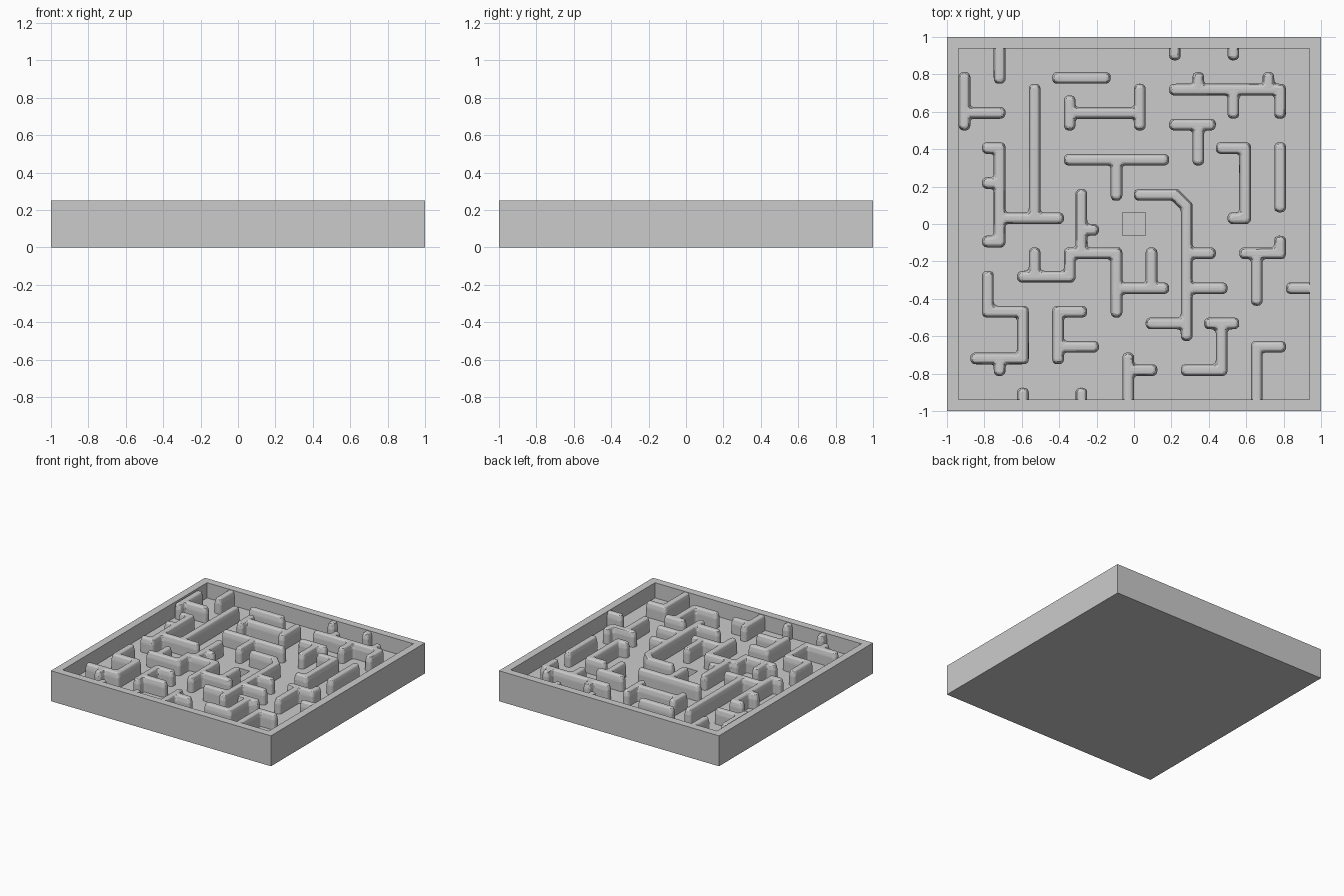
import bpy, bmesh
from mathutils import Vector

if "Cube" in bpy.data.objects:
    bpy.data.objects.remove(bpy.data.objects["Cube"])

CELL = 0.0625          # maze grid pitch
FLOOR = 2 * CELL       # height of the tray floor
HALF = CELL / 2

grey = bpy.data.materials.new("plain_grey")
grey.use_nodes = True
colour = (0.6, 0.6, 0.6, 1)
grey.diffuse_color = colour
grey.node_tree.nodes["Principled BSDF"].inputs["Base Color"].default_value = colour


def add_object(name, bm):
    bmesh.ops.recalc_face_normals(bm, faces=bm.faces)
    mesh = bpy.data.meshes.new(name)
    bm.to_mesh(mesh)
    bm.free()
    mesh.materials.append(grey)
    obj = bpy.data.objects.new(name, mesh)
    bpy.context.collection.objects.link(obj)
    return obj


def tray():
    """Square tray lofted from its outer edge, over the rim, to the centre pit."""
    bm = bmesh.new()
    inner = 1 - CELL
    profile = [(1, 0), (1, 4 * CELL), (inner, 4 * CELL), (inner, FLOOR),
               (CELL, FLOOR), (CELL, CELL)]
    rings = [[bm.verts.new((sx * r, sy * r, z))
              for sx, sy in ((-1, -1), (1, -1), (1, 1), (-1, 1))]
             for r, z in profile]
    for low, high in zip(rings, rings[1:]):
        for k in range(4):
            n = (k + 1) % 4
            bm.faces.new((low[k], low[n], high[n], high[k]))
    bm.faces.new(rings[0])
    bm.faces.new(rings[-1])
    add_object("tray", bm)


def cell(i, j):
    return Vector(((i - 15.5) * CELL, (j - 15.5) * CELL, 0))


def bar(bm, a, b):
    """One straight wall: hull of two chamfered posts."""
    verts = []
    for centre in {a, b}:
        for r, z in ((HALF, FLOOR - 0.03), (HALF, 0.205), (0.022, 0.247)):
            for sx, sy in ((1, .5), (.5, 1), (-.5, 1), (-1, .5),
                           (-1, -.5), (-.5, -1), (.5, -1), (1, -.5)):
                verts.append(bm.verts.new(cell(*centre) + Vector((sx * r, sy * r, z))))
    hull = bmesh.ops.convex_hull(bm, input=verts)
    inside = [v for v in hull["geom_interior"] if isinstance(v, bmesh.types.BMVert)]
    bmesh.ops.delete(bm, geom=inside, context="VERTS")


def wall(name, *paths):
    """A maze wall: bars along grid paths, fused, softened and faceted."""
    bm = bmesh.new()
    for path in paths:
        for a, b in zip(path, path[1:] or path):
            bar(bm, a, b)
    obj = add_object(name, bm)
    fuse = obj.modifiers.new("fuse", "REMESH")
    fuse.mode = "VOXEL"
    fuse.voxel_size = 0.008
    soften = obj.modifiers.new("soften", "SMOOTH")
    soften.factor = 0.5
    soften.iterations = 5
    facet = obj.modifiers.new("facet", "DECIMATE")
    facet.ratio = 0.06


tray()

# Short stubs growing out of the rim
wall("back_stub_right", [(4, 28), (4, 31)])
wall("back_stub_middle", [(19, 30), (19, 31)])
wall("back_stub_left", [(24, 30), (24, 31)])
wall("side_stub", [(29, 10), (31, 10)])
wall("front_stub_right", [(6, 1), (6, 0)])
wall("front_stub_middle", [(11, 1), (11, 0)])

# Back rows
wall("corner_tee", [(1, 24), (1, 28)], [(1, 25), (4, 25)])
wall("back_bar", [(9, 28), (13, 28)])
wall("back_bracket", [(10, 24), (10, 26)], [(10, 25), (16, 25)], [(16, 24), (16, 27)])
wall("back_comb", [(19, 27), (28, 27), (28, 25)], [(21, 27), (21, 28)],
     [(24, 27), (24, 25)], [(27, 27), (27, 28)])
wall("small_tee", [(19, 24), (22, 24)], [(21, 24), (21, 21)])

# Middle rows
wall("tall_fork", [(3, 22), (4, 22), (4, 14), (3, 14)], [(3, 19), (4, 19)],
     [(4, 16), (9, 16)], [(7, 16), (7, 27)])
wall("wide_tee", [(10, 21), (18, 21)], [(14, 21), (14, 18)])
wall("long_hook", [(16, 18), (19, 18), (20, 17), (20, 6)], [(20, 13), (22, 13)],
     [(20, 10), (23, 10)], [(17, 7), (20, 7)])
wall("side_bracket", [(23, 22), (25, 22), (25, 16), (24, 16)])
wall("side_bar", [(28, 17), (28, 22)])
wall("branching_wall", [(11, 18), (11, 13)], [(11, 15), (12, 15)],
     [(7, 13), (7, 11)], [(6, 11), (10, 11), (10, 13), (14, 13), (14, 8)],
     [(14, 10), (18, 10)], [(17, 10), (17, 13)])
wall("side_tee", [(28, 14), (28, 13), (25, 13)], [(26, 13), (26, 9)])

# Front rows
wall("zigzag", [(3, 11), (3, 8), (6, 8), (6, 4), (2, 4)], [(4, 4), (4, 3)])
wall("front_hook", [(11, 8), (9, 8), (9, 4)], [(9, 5), (12, 5)])
wall("front_branch", [(15, 4), (15, 0)], [(15, 3), (17, 3)])
wall("front_step", [(22, 7), (24, 7)], [(23, 7), (23, 3), (20, 3)])
wall("front_corner", [(28, 5), (26, 5), (26, 0)])
